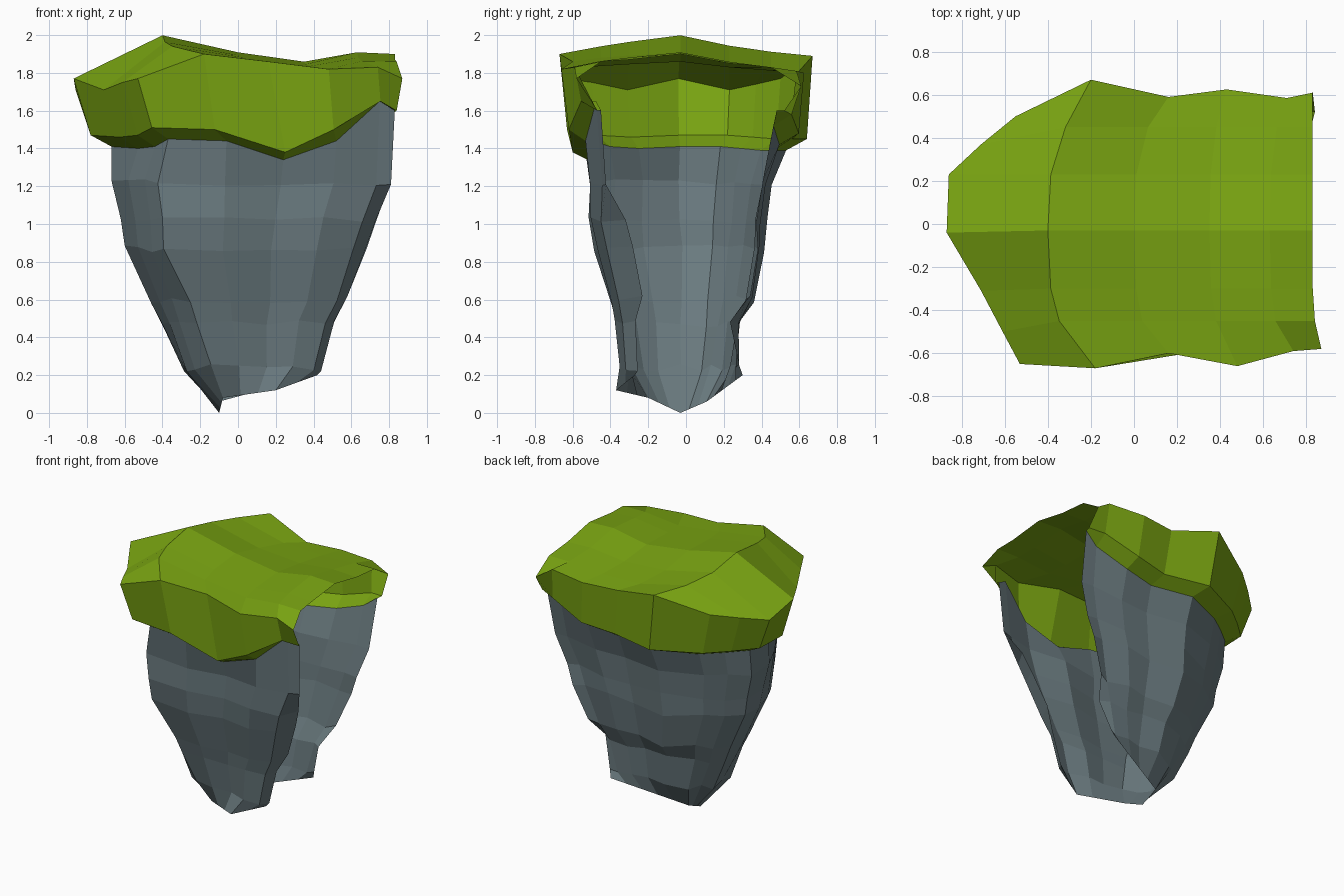
import bpy, bmesh, random

if "Cube" in bpy.data.objects:
    bpy.data.objects.remove(bpy.data.objects["Cube"])
random.seed(4)

COLS, ROWS = 6, 7
# Grass outline (x, y, z); the right side of the shell is open
FRONT = [(-.53, -.65, 1.77), (-.18, -.67, 1.9), (.16, -.6, 1.86), (.48, -.66, 1.82), (.74, -.59, 1.83), (.87, -.58, 1.77)]
BACK = [(-.55, .5, 1.77), (-.2, .67, 1.89), (.16, .59, 1.8), (.43, .625, 1.8), (.71, .585, 1.81), (.83, .61, 1.73)]
LEFT = [(-.61, -.5, 1.75), (-.71, -.31, 1.71), (-.87, -.04, 1.77), (-.86, .23, 1.71), (-.71, .37, 1.74)]
RIGHT = [(.84, -.45, 1.86), (.83, -.3, 1.87), (.83, -.03, 1.9), (.83, .23, 1.85), (.83, .45, 1.83)]
MID = [(-.87, 1.77), (-.4, 2.0), (.0, 1.91), (.35, 1.86), (.63, 1.91), (.83, 1.9)]

# Wall chain: front right -> front left -> left -> back left -> back right
CHAIN = FRONT[::-1] + LEFT + BACK
N = len(CHAIN)
HEM = [1.6, 1.65, 1.5, 1.38, 1.5, 1.51,
       1.47, 1.46, 1.47, 1.47, 1.46,
       1.45, 1.45, 1.45, 1.48, 1.58, 1.6]


def wall(xl, xr, yf, yb, end_f, end_b, z, squash=1.0):
    """Chain fitted to a box; end_f and end_b are the y of the open edges, squash narrows the left"""
    pts = []
    for k, (x, y, _) in enumerate(CHAIN):
        t = min(1, (x + .87) / 1.70)
        py = y / .67 * (yb if y > 0 else -yf) * (squash + (1 - squash) * t)
        if k == 0:
            py = end_f
        if k == N - 1:
            py = end_b
        pts.append((xl + t * (xr - xl), py, z(k)))
    return pts


def add(bm, pts):
    return [bm.verts.new(p) for p in pts]


def bridge(bm, a, b):
    for k in range(N - 1):
        bm.faces.new((a[k], a[k + 1], b[k + 1], b[k]))


def finish(bm, name, color):
    bmesh.ops.remove_doubles(bm, verts=bm.verts, dist=.002)
    bmesh.ops.recalc_face_normals(bm, faces=bm.faces)
    # front wall must face outward
    f = min(bm.faces, key=lambda f: f.calc_center_median().y)
    if f.normal.y > 0:
        bmesh.ops.reverse_faces(bm, faces=bm.faces)
    mesh = bpy.data.meshes.new(name)
    bm.to_mesh(mesh)
    bm.free()
    mat = bpy.data.materials.new(name + "_color")
    mat.diffuse_color = (*color, 1)
    mat.use_nodes = True
    mat.node_tree.nodes["Principled BSDF"].inputs["Base Color"].default_value = mat.diffuse_color
    mesh.materials.append(mat)
    bpy.context.collection.objects.link(bpy.data.objects.new(name, mesh))


# Grass cap: underside of hem, skirt, top grid
hem_in = wall(-.67, .83, -.54, .53, -.45, .48,
              lambda k: HEM[k] - (0 if k in (0, 1, N - 1) else .06))
hem_out = wall(-.78, .84, -.63, .64, -.47, .52, lambda k: HEM[k])
hem_in[3] = (.24, -.52, 1.34)
hem_out[3] = (.25, -.6, 1.38)

bm = bmesh.new()
under, hem, edge = add(bm, hem_in), add(bm, hem_out), add(bm, CHAIN)
bridge(bm, under, hem)
bridge(bm, hem, edge)

grid = {}
for i in range(COLS):
    grid[i, 0], grid[i, ROWS - 1] = edge[COLS - 1 - i], edge[COLS + 5 + i]
for j in range(1, ROWS - 1):
    grid[0, j] = edge[COLS + j - 1]
    grid[COLS - 1, j] = bm.verts.new(RIGHT[j - 1])
    y = RIGHT[j - 1][1]
    f = abs(y + .04) / .66
    for i in range(1, COLS - 1):
        end = FRONT[i] if y < -.04 else BACK[i]
        x = MID[i][0] + (end[0] - MID[i][0]) * f ** 3
        grid[i, j] = bm.verts.new((x, y, MID[i][1] + (end[2] - MID[i][1]) * f ** (.75 if y > 0 else 1.1)))
for i in range(COLS - 1):
    for j in range(ROWS - 1):
        bm.faces.new((grid[i, j], grid[i + 1, j], grid[i + 1, j + 1], grid[i, j + 1]))
finish(bm, "grass_cap", (.195, .376, .006))

# Rock: hollow tapering wall under the hem, open on the right and below
LEVELS = [(1.22, -.67, .81, -.51, .46, -.43, .40, 1),
          (1.02, -.62, .73, -.51, .43, -.32, .38, 1),
          (.87, -.60, .68, -.48, .42, -.29, .39, 1),
          (.60, -.46, .58, -.40, .37, -.23, .35, .98),
          (.47, -.40, .51, -.39, .31, -.27, .23, .92),
          (.24, -.29, .44, -.37, .30, -.25, .28, .78)]
bm = bmesh.new()
prev = add(bm, hem_in)
for z, *box, squash in LEVELS:
    pts = wall(*box, lambda k: z + random.uniform(-.02, .02), squash)
    cur = []
    for k, (x, y, h) in enumerate(pts):
        if k in (6, 7) or (k == 5 and z > .8):   # bulging front left corner
            x -= .05
        cur.append(bm.verts.new((max(x, box[0]), y + random.uniform(-.01, .01), h)))
    bridge(bm, prev, cur)
    prev = cur

# Ragged bottom edge, interpolated between a few corners
FOOT = [(0, .42, -.27, .2), (2, .2, -.37, .12), (5, -.08, -.2, .08),
        (8, -.1, -.03, 0), (11, -.1, .11, .06), (16, .42, .3, .2)]
foot = []
for a, b in zip(FOOT, FOOT[1:]):
    for k in range(a[0], b[0]):
        t = (k - a[0]) / (b[0] - a[0])
        foot.append([p + (q - p) * t for p, q in zip(a[1:], b[1:])])
foot.append(FOOT[-1][1:])
bridge(bm, prev, add(bm, foot))
finish(bm, "rock_base", (.144, .195, .212))
